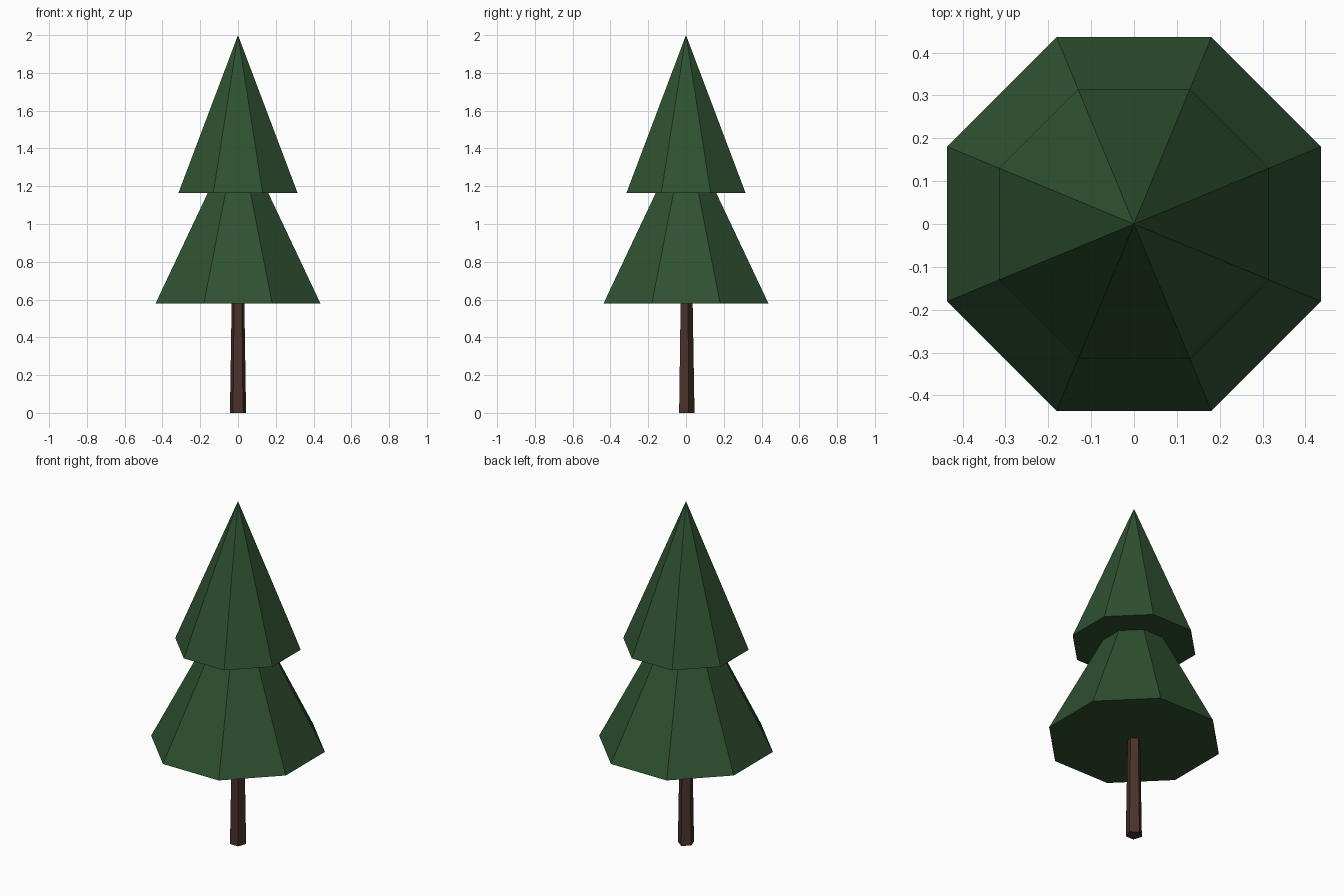
import bpy, math

if "Cube" in bpy.data.objects:
    bpy.data.objects.remove(bpy.data.objects["Cube"])


def material(name, rgb):
    m = bpy.data.materials.new(name)
    m.diffuse_color = (*rgb, 1)
    m.use_nodes = True
    m.node_tree.nodes["Principled BSDF"].inputs["Base Color"].default_value = m.diffuse_color
    return m


green = material("pine_green", (0.028, 0.082, 0.030))
brown = material("bark_brown", (0.070, 0.031, 0.022))


def frustum(name, sides, r_bottom, r_top, z0, z1, turn, mat):
    """Flat-shaded cone or tapered prism standing between z0 and z1."""
    bpy.ops.mesh.primitive_cone_add(
        vertices=sides, radius1=r_bottom, radius2=r_top, depth=z1 - z0,
        location=(0, 0, (z0 + z1) / 2), rotation=(0, 0, turn))
    obj = bpy.context.object
    obj.name = name
    obj.data.materials.append(mat)
    return obj


# Octagonal foliage tiers, flat sides facing the axes
half_side = math.pi / 8
frustum("lower_foliage", 8, 0.472, 0, 0.58, 1.504, half_side, green)
frustum("upper_foliage", 8, 0.341, 0, 1.165, 2.0, half_side, green)

# Slim tapered trunk, ending just inside the lower foliage
frustum("trunk", 5, 0.045, 0.035, 0, 0.6, 0, brown)
